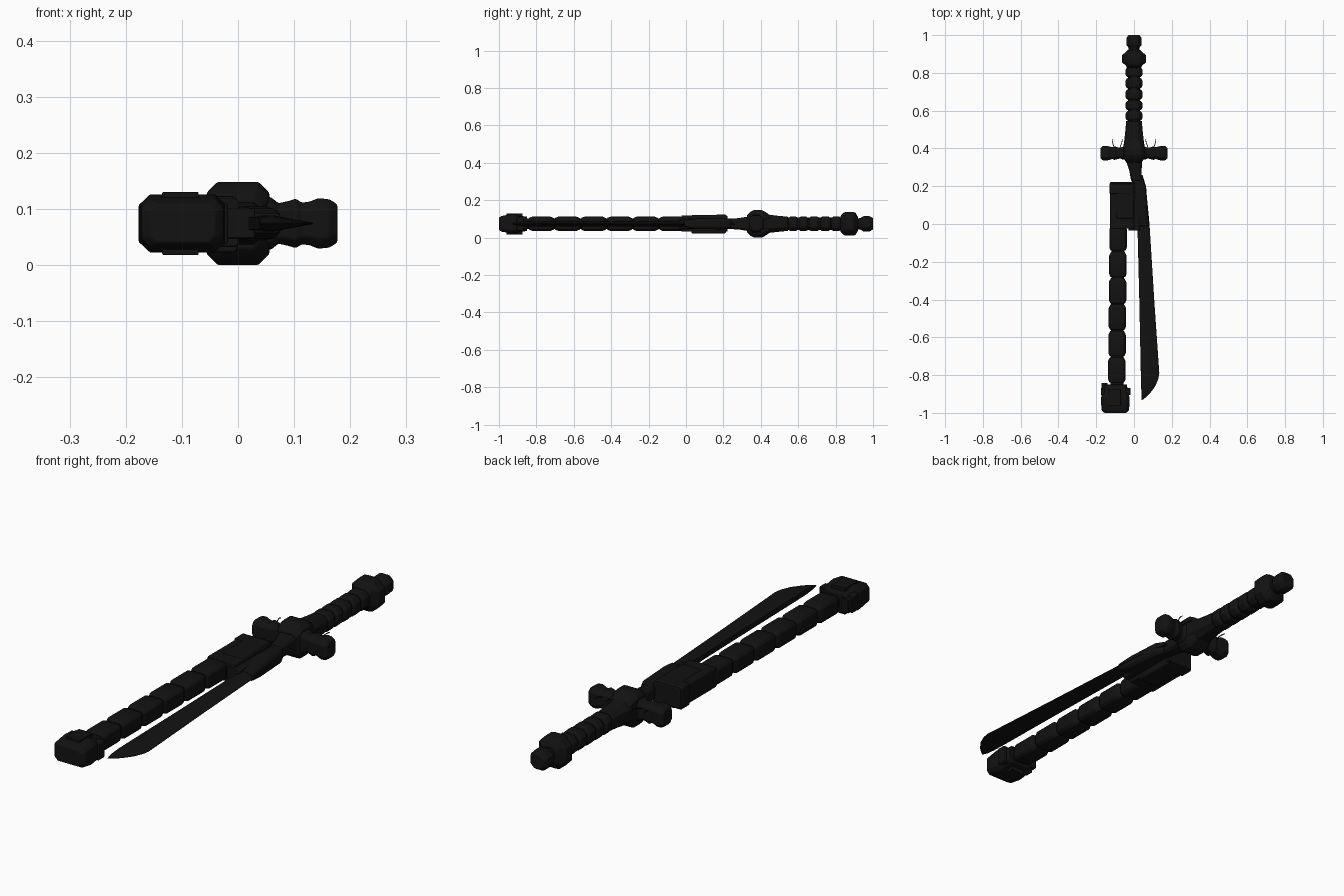
import bpy, bmesh, math
from mathutils import Vector

CZ = 0.074
black = bpy.data.materials.new("black")
black.diffuse_color = (0.006, 0.006, 0.006, 1)


def finish(ob, bevel=0.0):
    ob.data.materials.append(black)
    if bevel:
        m = ob.modifiers.new("bevel", "BEVEL")
        m.width, m.segments, m.limit_method = bevel, 2, "ANGLE"
        m.angle_limit = math.radians(25)
    bpy.ops.object.select_all(action="DESELECT")
    bpy.context.view_layer.objects.active = ob
    ob.select_set(True)
    bpy.ops.object.shade_smooth_by_angle(angle=math.radians(35))
    return ob


def mesh_from_rings(name, rings, bevel=0.0):
    bm = bmesh.new()
    vs = [[bm.verts.new(p) for p in r] for r in rings]
    n = len(vs[0])
    for a, b in zip(vs, vs[1:]):
        for i in range(n):
            j = (i + 1) % n
            bm.faces.new((a[i], a[j], b[j], b[i]))
    bm.faces.new(vs[0])
    bm.faces.new(vs[-1])
    bmesh.ops.recalc_face_normals(bm, faces=bm.faces)
    me = bpy.data.meshes.new(name)
    bm.to_mesh(me)
    bm.free()
    ob = bpy.data.objects.new(name, me)
    bpy.context.collection.objects.link(ob)
    return finish(ob, bevel)


def loft(name, sections, cut=0.4, centre=0.0, axis="y", bevel=0.003, cz=CZ):
    """Sections (position, half width, half height[, centre]) as cut-corner rectangles."""
    rings = []
    for s in sections:
        t, w, h = s[:3]
        c = s[3] if len(s) > 3 else centre
        k = cut * min(w, h)
        pts = [(w, h - k), (w - k, h), (k - w, h), (-w, h - k),
               (-w, k - h), (k - w, -h), (w - k, -h), (w, k - h)]
        rings.append([(c + a, t, cz + b) if axis == "y" else (t, c + a, cz + b)
                      for a, b in pts])
    return mesh_from_rings(name, rings, bevel)


def box(name, x0, x1, y0, y1, z0, z1, bevel=0.006):
    return loft(name, [(y0, (x1 - x0) / 2, (z1 - z0) / 2), (y1, (x1 - x0) / 2, (z1 - z0) / 2)],
                0.12, (x0 + x1) / 2, "y", bevel, (z0 + z1) / 2)


# Pommel: end knob and wide collar
loft("pommel_knob", [(0.915, 0.028, 0.028), (0.935, 0.03, 0.032), (0.948, 0.041, 0.041),
                     (0.982, 0.041, 0.041), (1.0, 0.03, 0.03)], 0.55)
loft("pommel_collar", [(0.825, 0.036, 0.04), (0.842, 0.045, 0.06), (0.855, 0.064, 0.063),
                       (0.895, 0.064, 0.063), (0.908, 0.045, 0.058), (0.92, 0.036, 0.035)], 0.5)

# Grip core and wrapped segments
loft("grip_core", [(0.40, 0.033, 0.033), (0.84, 0.033, 0.033)], 0.5)
cuts = [0.832, 0.775, 0.715, 0.655, 0.60, 0.545]
for i, (a, b) in enumerate(zip(cuts, cuts[1:])):
    r = 0.044
    loft(f"grip_wrap_{i}", [(a - 0.003, r - 0.008, r - 0.012), (a - 0.013, r, r - 0.005),
                            (b + 0.013, r, r - 0.005), (b + 0.003, r - 0.008, r - 0.012)], 0.5)
loft("grip_flare", [(0.40, 0.058, 0.056), (0.43, 0.053, 0.05),
                    (0.50, 0.045, 0.042), (0.545, 0.042, 0.038)], 0.5)

# Guard: centre block, blade-side collar and two lobed arms
loft("guard_block", [(0.325, 0.04, 0.045), (0.345, 0.054, 0.064), (0.365, 0.056, 0.074),
                     (0.405, 0.056, 0.074), (0.43, 0.05, 0.06), (0.45, 0.045, 0.045)], 0.35)
loft("guard_collar", [(0.23, 0.028, 0.028, 0.012), (0.28, 0.032, 0.03, 0.008),
                      (0.34, 0.044, 0.04, 0.0)], 0.35)
arm = [(0.04, 0.034, 0.05), (0.06, 0.034, 0.046), (0.072, 0.028, 0.036), (0.09, 0.032, 0.04),
       (0.103, 0.036, 0.044), (0.114, 0.031, 0.037), (0.128, 0.035, 0.039),
       (0.143, 0.039, 0.045), (0.163, 0.039, 0.043), (0.177, 0.028, 0.034)]
for side, tag in ((1, "right"), (-1, "left")):
    loft(f"guard_arm_{tag}", [(side * t, w, h) for t, w, h in arm], 0.45, 0.375, "x")
    # Loose cord ends on the guard
    for k, (x, dx) in enumerate(((0.075, -0.015), (0.105, 0.012))):
        cu = bpy.data.curves.new("cord", "CURVE")
        cu.dimensions, cu.bevel_depth, cu.bevel_resolution = "3D", 0.002, 1
        sp = cu.splines.new("NURBS")
        sp.points.add(3)
        for p, (u, y, z) in zip(sp.points, ((0, 0.40, 0.09), (0.4, 0.425, 0.1),
                                            (1, 0.435, 0.105), (0.8, 0.45, 0.1))):
            p.co = (side * (x + dx * u), y, z, 1)
        sp.use_endpoint_u = True
        cu.materials.append(black)
        bpy.context.collection.objects.link(bpy.data.objects.new(f"cord_end_{tag}_{k}", cu))

# Blade: thick spine on the left, sharp edge on the right, clipped tip
blade = [(0.26, -0.015, 0.045), (0.20, 0.0, 0.063), (0.0, 0.018, 0.082), (-0.4, 0.028, 0.107),
         (-0.79, 0.036, 0.134), (-0.82, 0.037, 0.129), (-0.86, 0.038, 0.112),
         (-0.90, 0.039, 0.082), (-0.925, 0.04, 0.054), (-0.933, 0.04, 0.042)]
rings = []
for y, l, r in blade:
    w = r - l
    t = 0.014 * min(1, w / 0.06)
    rings.append([(l, y, CZ + t * 0.8), (l + 0.3 * w, y, CZ + t), (r, y, CZ + 0.001),
                  (r, y, CZ - 0.001), (l + 0.3 * w, y, CZ - t), (l, y, CZ - t * 0.8)])
mesh_from_rings("blade", rings)
loft("blade_collar", [(0.24, 0.03, 0.026, 0.015), (0.20, 0.035, 0.03, 0.029),
                      (0.05, 0.032, 0.027, 0.043), (-0.01, 0.028, 0.017, 0.05)], 0.4)

# Scabbard: mouth, core, segments
box("scabbard_mouth", -0.127, 0.002, -0.025, 0.222, 0.032, 0.118)
box("mouth_band", -0.131, -0.002, 0.16, 0.215, 0.027, 0.123, 0.004)
box("mouth_plate", -0.095, 0.0, 0.03, 0.21, 0.022, 0.122, 0.008)
box("mouth_bridge", -0.03, 0.03, -0.035, 0.20, 0.047, 0.1)
loft("scabbard_core", [(-0.9, 0.034, 0.028, -0.091), (0.0, 0.034, 0.028, -0.084)], 0.4)
N, top, step = 6, -0.005, 0.1395
for i in range(N):
    a, b = top - i * step, top - (i + 1) * step
    c = -0.084 - 0.0014 * i
    loft(f"scabbard_segment_{i}", [(a - 0.003, 0.036, 0.03), (a - 0.022, 0.046, 0.038),
                                   (b + 0.02, 0.046, 0.038), (b + 0.003, 0.039, 0.032)],
         0.3, c)

# Scabbard end cap with raised rim, corner points and front panel frame
loft("end_cap", [(-1.0, 0.058, 0.034), (-0.985, 0.073, 0.042), (-0.93, 0.076, 0.052),
                 (-0.905, 0.073, 0.05), (-0.89, 0.066, 0.042), (-0.85, 0.062, 0.039)],
     0.35, -0.099)
box("cap_rim", -0.176, -0.018, -0.905, -0.868, 0.036, 0.112, 0.008)
box("cap_corner", -0.173, -0.14, -0.9, -0.842, 0.045, 0.103)
for s in (1, -1):
    z = CZ + s * 0.046
    box("cap_crest", -0.135, -0.07, -0.96, -0.875, z - 0.01, z + 0.01, 0.005)
for s in (1, -1):
    z = CZ - 0.004 + s * 0.02
    box("panel_frame", -0.147, -0.05, -1.0, -0.97, z - 0.005, z + 0.005, 0.002)
